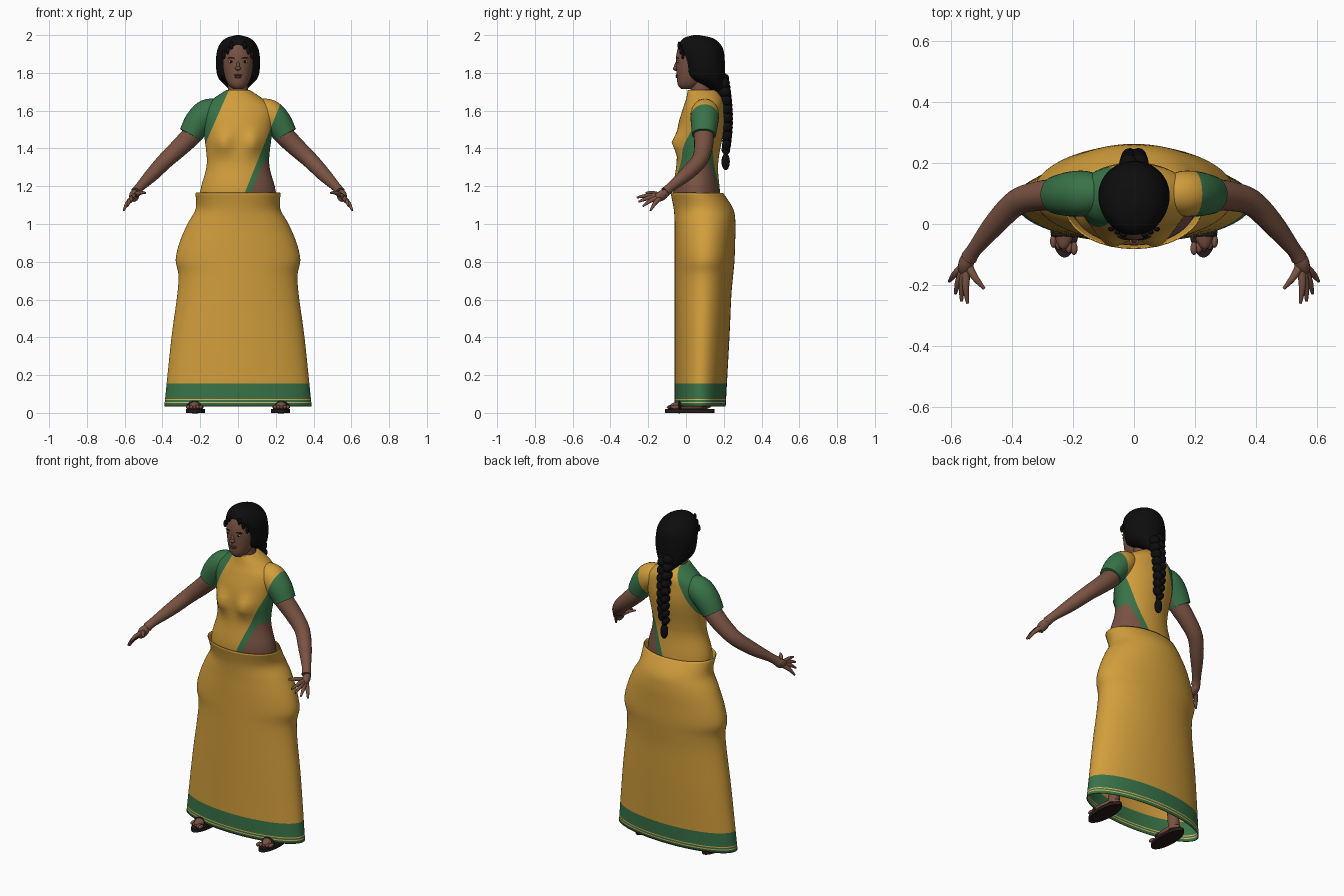
import bpy
import bmesh
from math import sin, cos, pi, exp, radians
from mathutils import Vector

if "Cube" in bpy.data.objects:
    bpy.data.objects.remove(bpy.data.objects["Cube"])


def material(name, red, green, blue):
    mat = bpy.data.materials.new(name)
    mat.use_nodes = True
    mat.diffuse_color = (red, green, blue, 1)
    mat.node_tree.nodes["Principled BSDF"].inputs["Base Color"].default_value = mat.diffuse_color
    return mat


CLOTH = material("yellow cloth", .64, .34, .045)
GREEN = material("green cloth", .04, .17, .065)
SKIN = material("brown skin", .19, .085, .055)
HAIR = material("black hair", .004, .004, .004)
LEATHER = material("dark leather", .02, .01, .01)
LIP = material("lip brown", .13, .045, .04)
WHITE = material("eye white", .5, .45, .4)
STRIPE = material("gold stripe", .75, .45, .1)


def finish(name, bm, *materials):
    bmesh.ops.recalc_face_normals(bm, faces=bm.faces)
    mesh = bpy.data.meshes.new(name)
    bm.to_mesh(mesh)
    bm.free()
    obj = bpy.data.objects.new(name, mesh)
    bpy.context.collection.objects.link(obj)
    for mat in materials:
        mesh.materials.append(mat)
    bpy.ops.object.select_all(action='DESELECT')
    obj.select_set(True)
    bpy.context.view_layer.objects.active = obj
    bpy.ops.object.shade_smooth_by_angle(angle=radians(50))
    return obj


def refine(keys, steps=5):
    """Smooth curve through tuples of numbers."""
    last = len(keys) - 1
    out = []
    for i in range(last):
        before, start, end, after = keys[max(i - 1, 0)], keys[i], keys[i + 1], keys[min(i + 2, last)]
        for step in range(steps):
            t = step / steps
            ease = t * t * (3 - 2 * t)
            leave, arrive = t * (1 - t) ** 2, t * t * (t - 1)
            out.append([b + (c - b) * ease + (c - a) / 2 * leave + (d - b) / 2 * arrive
                        for a, b, c, d in zip(before, start, end, after)])
    return out + [keys[last]]


def bridge(rings, caps=True):
    bm = bmesh.new()
    loops = [[bm.verts.new(point) for point in ring] for ring in rings]
    for low, high in zip(loops, loops[1:]):
        for i in range(len(low)):
            bm.faces.new((low[i - 1], low[i], high[i], high[i - 1]))
    if caps:
        bm.faces.new(loops[0])
        bm.faces.new(loops[-1])
    return bm


def loft(keys, sides=48, caps=True):
    """Stack of ovals, each given as height, half width, front y, back y."""
    angles = [2 * pi * i / sides for i in range(sides)]
    return bridge([[(wide * cos(a), (front + back) / 2 + (back - front) / 2 * sin(a), z) for a in angles]
                   for z, wide, front, back in refine(keys)], caps)


def tube(keys, side=1, sides=20):
    """Round limb along points given as x, y, z, radius."""
    path = refine(keys)
    rings = []
    for i, (x, y, z, radius) in enumerate(path):
        before, after = path[max(i - 1, 0)], path[min(i + 1, len(path) - 1)]
        along = Vector(after[:3]) - Vector(before[:3])
        across = along.cross(Vector((.3, 1, .2))).normalized()
        up = along.cross(across).normalized()
        ring = [Vector((x, y, z)) + radius * (across * cos(a) + up * sin(a))
                for a in (2 * pi * j / sides for j in range(sides))]
        rings.append([(point.x * side, point.y, point.z) for point in ring])
    return bridge(rings)


def ball(name, mat, location, size, turn=(0, 0, 0)):
    bm = bmesh.new()
    bmesh.ops.create_uvsphere(bm, u_segments=16, v_segments=10, radius=1)
    obj = finish(name, bm, mat)
    obj.location, obj.scale, obj.rotation_euler = location, size, turn


def cut(bm, point, normal):
    bmesh.ops.bisect_plane(bm, geom=bm.verts[:] + bm.edges[:] + bm.faces[:], plane_co=point, plane_no=normal)


def dress(bm):
    """Colour the diagonal wrap, its green border, the blouse and the bare waist."""
    for offset, slope in ((-.43, .4), (-.395, .4), (-.8, .44)):
        cut(bm, (offset, 0, 0), (1, 0, -slope))
    cut(bm, (0, 0, 1.33), (0, 0, 1))
    for face in bm.faces:
        x, y, z = face.calc_center_median()
        past_left = x + .43 - .4 * z
        past_right = x + .8 - .44 * z
        if past_left > .035 and z < 1.33:
            face.material_index = 2
        elif past_left > 0 or past_right < 0:
            face.material_index = 1


# Torso with two soft swells under the cloth
bm = loft([(1, .2, -.05, .19), (1.17, .2, -.07, .18), (1.32, .165, -.05, .17), (1.5, .183, -.045, .2),
           (1.6, .19, -.02, .2), (1.66, .135, 0, .195), (1.71, .06, .01, .16)], 60)
for vert in bm.verts:
    if vert.co.y < .06:
        out, rise = (abs(vert.co.x) - .08) / .05, (vert.co.z - 1.43) / .05
        vert.co.y -= .04 * exp(-out ** 2 - rise ** 2)
dress(bm)
finish("torso", bm, CLOTH, GREEN, SKIN)

# Skirt, with a green hem and two thin gold stripes
HEM = .155
STRIPES = (.055, .07)
bm = loft([(.035, .39, -.06, .21), (.4, .352, -.06, .23), (.62, .322, -.06, .24), (.73, .315, -.06, .25),
           (.81, .33, -.06, .257), (.9, .31, -.06, .26), (1, .268, -.06, .262), (1.08, .224, -.065, .25),
           (1.165, .226, -.082, .196)], 72, caps=False)
for height in [HEM] + [line + half for line in STRIPES for half in (-.003, .003)]:
    cut(bm, (0, 0, height), (0, 0, 1))
for face in bm.faces:
    height = face.calc_center_median().z
    if any(abs(height - line) < .003 for line in STRIPES):
        face.material_index = 2
    elif height < HEM:
        face.material_index = 1
thickness = finish("skirt", bm, CLOTH, GREEN, STRIPE).modifiers.new("cloth thickness", 'SOLIDIFY')
thickness.thickness = .004

# Neck, head and face
finish("neck", tube([(0, .085, 1.62, .062), (0, .08, 1.69, .055), (0, .075, 1.78, .052)]), SKIN)
finish("head", loft([(1.715, .025, -.025, .03), (1.74, .053, -.044, .08), (1.8, .075, -.05, .12),
                     (1.89, .083, -.052, .13), (1.95, .06, -.035, .12), (1.97, .03, -.01, .1)]), SKIN)
ball("nose", SKIN, (0, -.05, 1.838), (.009, .012, .03), (-.25, 0, 0))
ball("nose_tip", SKIN, (0, -.056, 1.824), (.016, .014, .01))
ball("upper_lip", LIP, (0, -.048, 1.788), (.024, .007, .005))
ball("lower_lip", LIP, (0, -.047, 1.779), (.02, .008, .006))

# Hair swept back into a braid with a tufted end
finish("hair", loft([(1.7, .03, .15, .2), (1.74, .075, .07, .205), (1.78, .107, 0, .205), (1.85, .117, -.02, .206),
                     (1.93, .107, -.038, .195), (1.98, .07, -.018, .15), (2, .01, .04, .07)]), HAIR)
STRANDS = 17
for i in range(STRANDS):
    t = i / STRANDS
    lean = 1 if i % 2 else -1
    wide = .046 - .02 * t
    ball("braid_strand", HAIR, (lean * wide * .4, .19 + .03 * sin(2.5 * t), 1.77 - .4 * t),
         (wide * .7, wide * .85, .03), (0, lean * .6, 0))
ball("braid_tail", HAIR, (0, .21, 1.33), (.022, .022, .045))

for s, side in ((1, "left_"), (-1, "right_")):
    # Eye, brow and loose locks at the temple
    ball(side + "eye", WHITE, (s * .036, -.042, 1.859), (.013, .006, .006))
    ball(side + "iris", HAIR, (s * .036, -.047, 1.859), (.006, .003, .006))
    ball(side + "brow", HAIR, (s * .038, -.045, 1.878), (.02, .005, .003), (0, 0, s * .3))
    for i in range(3):
        ball(side + "lock", HAIR, (s * (.035 + .02 * i), -.037 + .01 * i, 1.945 - .025 * i), (.01, .008, .022))

    # Arm and sleeve
    finish(side + "arm", tube([(.17, .1, 1.56, .055), (.24, .095, 1.475, .054), (.31, .092, 1.405, .049),
                               (.385, .07, 1.335, .043), (.455, 0, 1.262, .037), (.52, -.08, 1.196, .025),
                               (.54, -.11, 1.17, .027)], s), SKIN)
    bm = tube([(.1, .1, 1.605, .058), (.16, .1, 1.588, .074), (.21, .098, 1.54, .073), (.252, .095, 1.472, .063)], s, 32)
    dress(bm)
    finish(side + "sleeve", bm, CLOTH, GREEN, SKIN)

    # Hand with fingers fanning out of the palm
    palm = Vector((.55, -.13, 1.15))
    ball(side + "palm", SKIN, (s * palm.x, palm.y, palm.z), (.024, .046, .028), (.6, s * .5, s * .5))
    tips = [Vector((.545 + .02 * i, -.26 + .008 * i * i, 1.14 - .023 * i)) for i in range(4)]
    tips.append(Vector((.49, -.212, 1.165)))
    for tip, finger in zip(tips, ("index_finger", "middle_finger", "ring_finger", "little_finger", "thumb")):
        root, knuckle = palm.lerp(tip, .15), palm.lerp(tip, .6) + Vector((.004, 0, .006))
        finish(side + finger, tube([(*root, .015), (*knuckle, .011), (*tip, .005)], s, 12), SKIN)

    # Leg, foot, toes and sandal
    finish(side + "leg", tube([(.22, .085, .03, .034), (.21, .085, .15, .034), (.19, .09, .4, .055),
                               (.12, .08, 1, .09)], s), SKIN)
    ball(side + "foot", SKIN, (s * .224, .025, .038), (.038, .11, .028), (0, 0, s * .08))
    for i in range(5):
        ball(side + "toe", SKIN, (s * (.196 + .017 * i), -.08 + .006 * i, .03), (.011, .022, .011))
    bm = bmesh.new()
    bmesh.ops.create_cone(bm, cap_ends=True, segments=32, radius1=.05, radius2=.05, depth=.02)
    for vert in bm.verts:
        vert.co = (s * (.226 - .03 * vert.co.y) + vert.co.x, .02 + vert.co.y * 2.6, .01 + vert.co.z)
    finish(side + "sandal_sole", bm, LEATHER)
    ball(side + "sandal_strap", LEATHER, (s * .228, -.035, .03), (.045, .012, .034))
